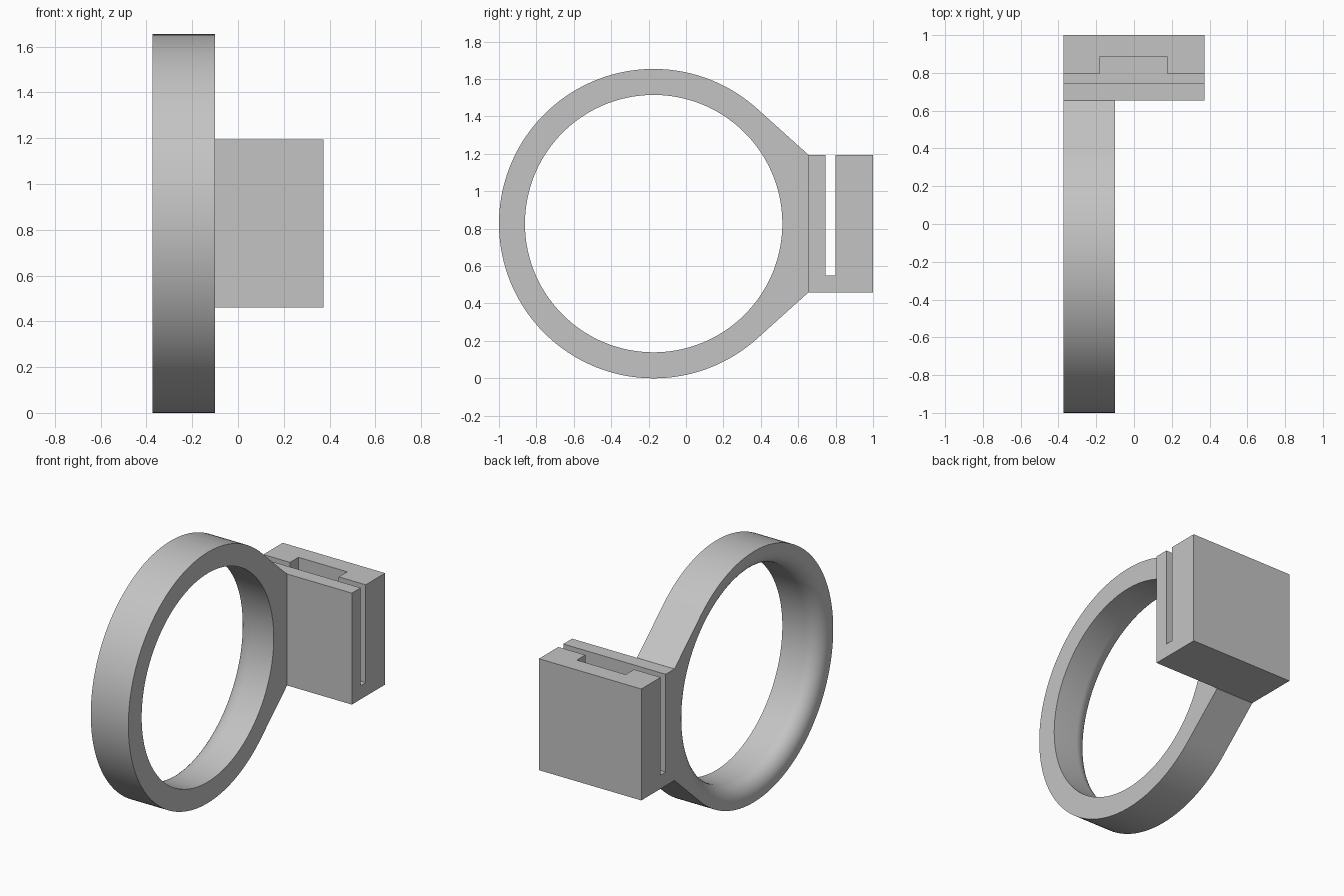
import bpy, bmesh
from math import radians, cos, sin, pi

cube = bpy.data.objects.get("Cube")
if cube:
    bpy.data.objects.remove(cube, do_unlink=True)

grey = bpy.data.materials.new("plain grey")
grey.use_nodes = True
COLOUR = (0.55, 0.55, 0.55, 1)
grey.diffuse_color = COLOUR
grey.node_tree.nodes["Principled BSDF"].inputs["Base Color"].default_value = COLOUR


def finish(name, bm):
    bmesh.ops.recalc_face_normals(bm, faces=bm.faces)
    mesh = bpy.data.meshes.new(name)
    bm.to_mesh(mesh)
    bm.free()
    mesh.materials.append(grey)
    obj = bpy.data.objects.new(name, mesh)
    bpy.context.collection.objects.link(obj)
    return obj


def prism(name, outline, z0, z1):
    bm = bmesh.new()
    face = bm.faces.new([bm.verts.new((x, y, z0)) for x, y in outline])
    top = bmesh.ops.extrude_face_region(bm, geom=[face])["geom"]
    verts = [v for v in top if isinstance(v, bmesh.types.BMVert)]
    bmesh.ops.translate(bm, verts=verts, vec=(0, 0, z1 - z0))
    return finish(name, bm)


LEFT, RIGHT, RING_EDGE = -0.374, 0.373, -0.1
OUTER, INNER, ROUND = 0.827, 0.688, 0.1
CY, CZ = -0.173, 0.827
TANGENT, CORNER = radians(48), radians(24)


# Ring: round outside with two straight shoulders running to the block
def outer_radius(a):
    a = abs(a)
    if a > TANGENT:
        return OUTER
    return OUTER / cos(a if a < CORNER else TANGENT - a)


# Cross-section as (x, radius); None means the outer outline
section = [(LEFT, None), (RING_EDGE, None), (RING_EDGE, INNER)]
for i in range(11):
    t = i / 10 * pi / 2
    section.append((LEFT + ROUND * (1 - sin(t)), INNER + ROUND * (1 - cos(t))))

STEPS = 180
bm = bmesh.new()
loops = []
for i in range(STEPS):
    a = 2 * pi * i / STEPS
    if a > pi:
        a -= 2 * pi
    loop = []
    for x, r in section:
        r = outer_radius(a) if r is None else r
        loop.append(bm.verts.new((x, CY + r * cos(a), CZ + r * sin(a))))
    loops.append(loop)
for i, here in enumerate(loops):
    there = loops[(i + 1) % STEPS]
    for j in range(len(section)):
        k = (j + 1) % len(section)
        bm.faces.new((here[j], here[k], there[k], there[j]))
ring = finish("ring", bm)
bpy.ops.object.select_all(action='DESELECT')
ring.select_set(True)
bpy.context.view_layer.objects.active = ring
bpy.ops.object.shade_smooth_by_angle(angle=radians(20))

# Block with a stepped slot open at the top and both sides
FRONT, BACK = CY + OUTER, 1.0
block = prism("slotted_block",
              [(LEFT, FRONT), (RIGHT, FRONT), (RIGHT, BACK), (LEFT, BACK)],
              0.46, 1.195)
cutter = prism("slot_cutter",
               [(-0.5, 0.746), (0.5, 0.746), (0.5, 0.798), (0.176, 0.798),
                (0.176, 0.886), (-0.18, 0.886), (-0.18, 0.798), (-0.5, 0.798)],
               0.55, 1.4)
cutter.hide_render = True
cut = block.modifiers.new("slot", 'BOOLEAN')
cut.operation = 'DIFFERENCE'
cut.solver = 'EXACT'
cut.object = cutter
bpy.context.view_layer.objects.active = block
bpy.ops.object.modifier_apply(modifier=cut.name)
bpy.data.objects.remove(cutter, do_unlink=True)
